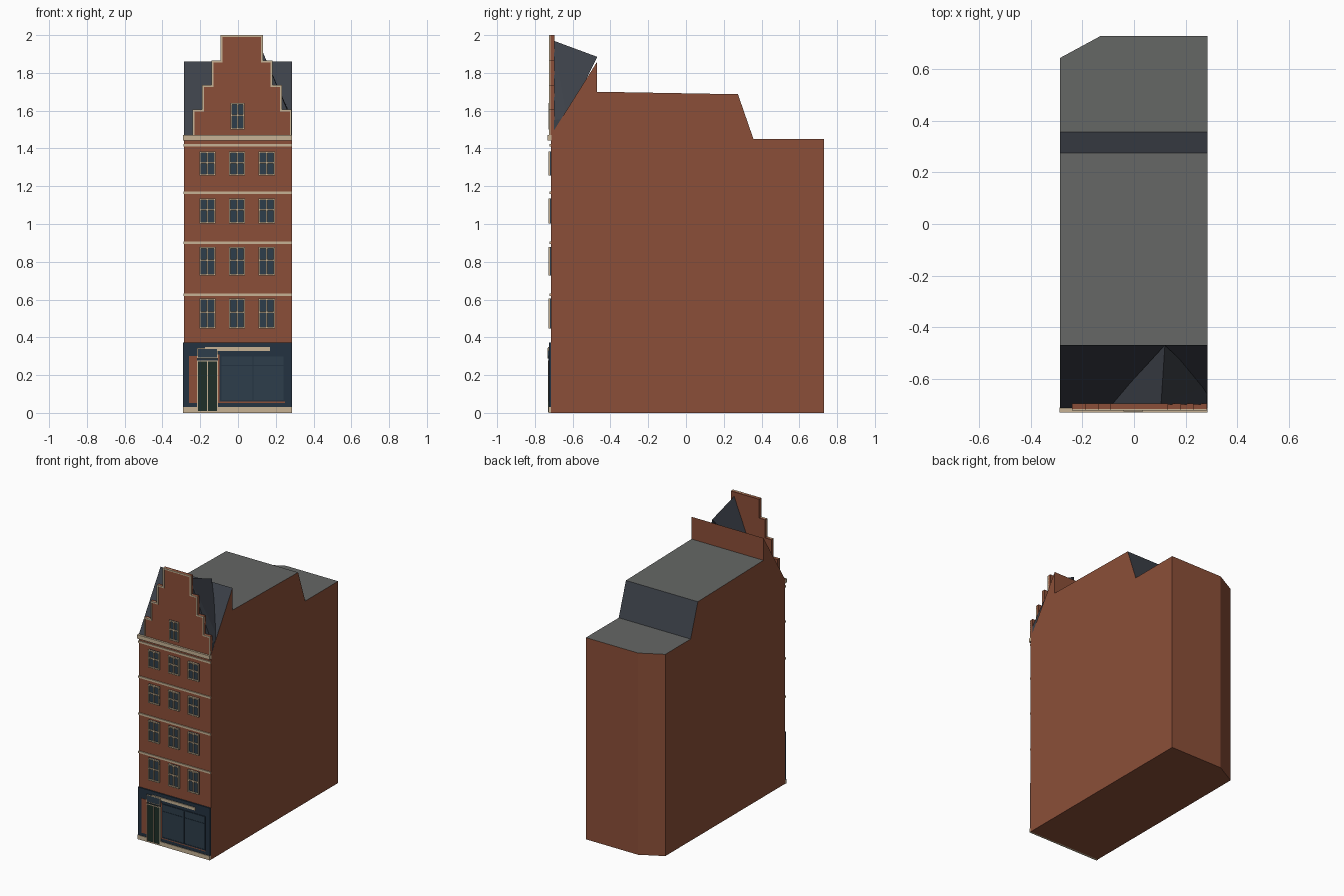
import bpy, bmesh
from mathutils import Vector

if "Cube" in bpy.data.objects:
    bpy.data.objects.remove(bpy.data.objects["Cube"])


def material(name, rgb):
    m = bpy.data.materials.new(name)
    m.diffuse_color = (*rgb, 1)
    m.use_nodes = True
    m.node_tree.nodes["Principled BSDF"].inputs["Base Color"].default_value = m.diffuse_color
    return m


BRICK = material("brick", (0.26, 0.078, 0.04))
ROOF = material("flat_roof", (0.13, 0.135, 0.13))
SLATE = material("slate", (0.045, 0.052, 0.066))
NAVY = material("navy_paint", (0.017, 0.032, 0.053))
CREAM = material("cream_stone", (0.57, 0.45, 0.30))
GLASS = material("glass", (0.026, 0.048, 0.069))
GREEN = material("door_green", (0.013, 0.028, 0.021))


def finish(name, bm, *mats):
    bmesh.ops.recalc_face_normals(bm, faces=bm.faces)
    me = bpy.data.meshes.new(name)
    bm.to_mesh(me)
    bm.free()
    for m in mats:
        me.materials.append(m)
    ob = bpy.data.objects.new(name, me)
    bpy.context.collection.objects.link(ob)
    return ob


def prism(bm, pts, axis, a, b):
    """Extrude a 2D outline along x (points y,z) or y (points x,z)."""
    place = (lambda p, t: (t, p[0], p[1])) if axis == "x" else (lambda p, t: (p[0], t, p[1]))
    f = bm.faces.new([bm.verts.new(place(p, a)) for p in pts])
    ext = bmesh.ops.extrude_face_region(bm, geom=[f])["geom"]
    move = Vector((b - a, 0, 0)) if axis == "x" else Vector((0, b - a, 0))
    bmesh.ops.translate(bm, vec=move, verts=[v for v in ext if isinstance(v, bmesh.types.BMVert)])


def boxes(name, mat, items, front, back=-0.712):
    """Join facade boxes given as x0, x1, z0, z1."""
    bm = bmesh.new()
    for x0, x1, z0, z1 in items:
        prism(bm, [(x0, z0), (x1, z0), (x1, z1), (x0, z1)], "y", front, back)
    return finish(name, bm, mat)


def frame(x0, x1, z0, z1, t):
    return [(x0, x0 + t, z0, z1), (x1 - t, x1, z0, z1),
            (x0 + t, x1 - t, z0, z0 + t), (x0 + t, x1 - t, z1 - t, z1)]


# Main body: side profile with front mansard and stepped rear, one chamfered back corner
bm = bmesh.new()
prism(bm, [(-0.715, 0), (0.73, 0), (0.73, 1.45), (0.357, 1.45), (0.275, 1.687),
           (-0.47, 1.70), (-0.47, 1.86), (-0.715, 1.47)], "x", -0.287, 0.285)
cut = bmesh.ops.bisect_plane(bm, geom=bm.verts[:] + bm.edges[:] + bm.faces[:],
                             plane_co=(-0.13, 0.73, 0), plane_no=(-0.085, 0.157, 0),
                             clear_outer=True)["geom_cut"]
bmesh.ops.contextual_create(bm, geom=[e for e in cut if isinstance(e, bmesh.types.BMEdge)])
bmesh.ops.recalc_face_normals(bm, faces=bm.faces)
for f in bm.faces:
    f.normal_update()
    f.material_index = 1 if f.normal.z > 0.9 else 2 if f.normal.z > 0.2 else 0
finish("main_body", bm, BRICK, ROOF, SLATE)

# Cross roof behind the gable
bm = bmesh.new()
for p in [(0.12, -0.47, 1.885), (0.105, -0.70, 1.97), (-0.09, -0.70, 1.48),
          (0.284, -0.70, 1.55), (0.284, -0.63, 1.56), (0.284, -0.70, 1.47)]:
    bm.verts.new(p)
bmesh.ops.convex_hull(bm, input=bm.verts[:])
finish("cross_roof", bm, SLATE)

# Stepped gable
steps = [(-0.24, 0.284, 1.47, 1.605), (-0.19, 0.232, 1.605, 1.735),
         (-0.14, 0.182, 1.735, 1.865), (-0.092, 0.132, 1.865, 2.0)]
outline = []
for x0, x1, z0, z1 in steps:
    outline += [(x1, z0), (x1, z1)]
for x0, x1, z0, z1 in reversed(steps):
    outline += [(x0, z1), (x0, z0)]
bm = bmesh.new()
prism(bm, outline, "y", -0.718, -0.697)
finish("stepped_gable", bm, BRICK)

# Thin cream edging following the steps
t = 0.009
edging = []
for i, (x0, x1, z0, z1) in enumerate(steps):
    low = z0 if i == 0 else z0 - t
    edging += [(x0, x0 + t, low, z1), (x1 - t, x1, low, z1)]
    if i < 3:
        nx0, nx1 = steps[i + 1][:2]
        edging += [(x0 + t, nx0, z1 - t, z1), (nx1, x1 - t, z1 - t, z1)]
    else:
        edging.append((x0 + t, x1 - t, z1 - t, z1))
boxes("gable_edging", CREAM, edging, -0.724)

# Floor bands and cornice
boxes("floor_bands", CREAM, [(-0.288, 0.285, z - 0.007, z + 0.007)
                             for z in (0.625, 0.9, 1.165, 1.417)], -0.722)
boxes("cornice", CREAM, [(-0.29, 0.286, 1.443, 1.47)], -0.732)

# Upper windows: three per floor, one in the gable
openings = [(x - 0.043, x + 0.043, z0, z1)
            for z0, z1 in ((0.447, 0.605), (0.727, 0.877), (1.003, 1.135), (1.258, 1.383))
            for x in (-0.162, -0.005, 0.152)] + [(-0.04, 0.035, 1.5, 1.64)]
bars = []
for x0, x1, z0, z1 in openings:
    xm, zm = (x0 + x1) / 2, z0 + (z1 - z0) * 0.54
    bars += frame(x0, x1, z0, z1, 0.008)
    bars += [(xm - 0.004, xm + 0.004, z0, z1), (x0, x1, zm - 0.004, zm + 0.004)]
boxes("window_glass", GLASS, openings, -0.721)
boxes("window_frames", CREAM, bars, -0.729)

# Shopfront surround and plinth
boxes("shopfront", NAVY, [(-0.29, 0.285, 0.03, 0.373)], -0.724)
boxes("plinth", CREAM, [(-0.29, 0.285, 0, 0.03)], -0.728)
boxes("shop_sign_board", CREAM, [(-0.175, 0.17, 0.328, 0.348)], -0.73)
boxes("brick_pier", BRICK, [(-0.26, -0.217, 0.053, 0.3), (-0.106, -0.097, 0.053, 0.31),
                            (-0.097, 0.25, 0.053, 0.06)], -0.726)

# Shop window
boxes("shop_window_glass", GLASS, [(-0.095, 0.247, 0.06, 0.305)], -0.726)
boxes("shop_window_bars", NAVY, frame(-0.095, 0.247, 0.06, 0.305, 0.007)
      + [(0.076, 0.081, 0.06, 0.305), (-0.095, 0.247, 0.249, 0.254)], -0.728)

# Double door with transom light
boxes("door_leaves", GREEN, [(-0.217, -0.106, 0.004, 0.278)], -0.729)
boxes("door_frame", CREAM, frame(-0.217, -0.106, 0.004, 0.278, 0.006)
      + [(-0.164, -0.159, 0.004, 0.278)], -0.731)
boxes("transom_glass", GLASS, [(-0.217, -0.106, 0.288, 0.343)], -0.731)
boxes("transom_frame", CREAM, frame(-0.217, -0.106, 0.288, 0.343, 0.005), -0.732)
